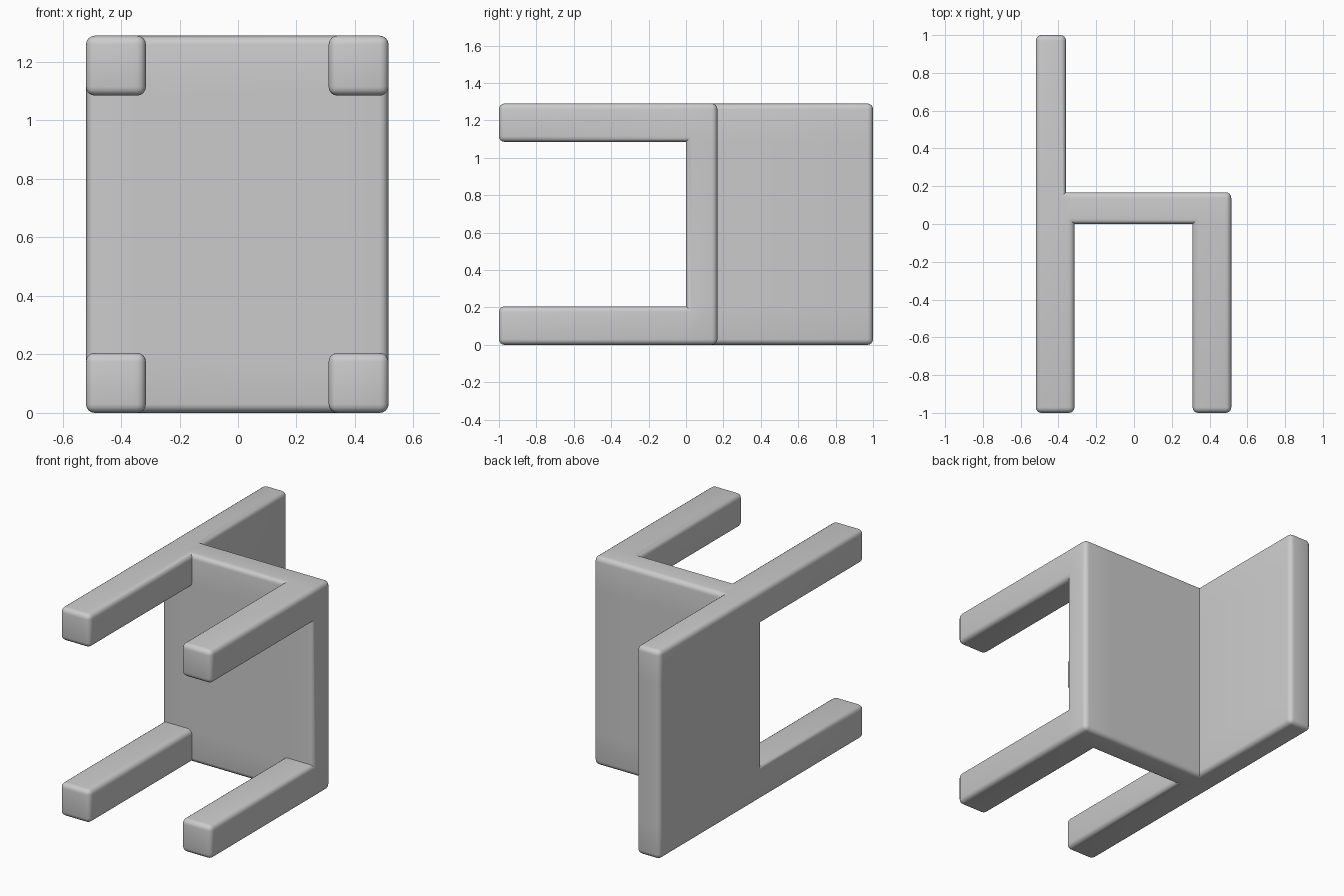
import bpy, bmesh
from mathutils import Vector

if "Cube" in bpy.data.objects:
    bpy.data.objects.remove(bpy.data.objects["Cube"])

# Boxes as (x0, x1, y0, y1, z0, z1); the chair lies on its side, legs toward -y
H = 1.29
LEG = 0.205
seat = (-0.52, 0.515, 0.0, 0.168, 0.0, H)
backrest = (-0.52, -0.36, 0.0, 1.0, 0.0, H)
legs = [(x, x + LEG, -1.0, 0.0, z, z + LEG)
        for x in (-0.52, 0.515 - LEG) for z in (0.0, H - LEG)]
boxes = [seat, backrest] + legs


def cuts(axis):
    return sorted({round(b[2 * axis + i], 4) for b in boxes for i in (0, 1)})


def fused_boxes(bm):
    """Join the boxes into one clean shell by keeping only outer cell walls."""
    c = [cuts(a) for a in range(3)]
    filled = set()
    for i in range(len(c[0]) - 1):
        for j in range(len(c[1]) - 1):
            for k in range(len(c[2]) - 1):
                m = [(c[a][n] + c[a][n + 1]) / 2 for a, n in enumerate((i, j, k))]
                if any(all(b[2 * a] < m[a] < b[2 * a + 1] for a in range(3)) for b in boxes):
                    filled.add((i, j, k))
    verts = {}

    def vert(key):
        if key not in verts:
            verts[key] = bm.verts.new([c[a][key[a]] for a in range(3)])
        return verts[key]

    for cell in filled:
        for a in range(3):
            for side in (0, 1):
                near = list(cell)
                near[a] += 2 * side - 1
                if tuple(near) in filled:
                    continue
                u, v = (a + 1) % 3, (a + 2) % 3
                ring = []
                for du, dv in ((0, 0), (1, 0), (1, 1), (0, 1)):
                    p = list(cell)
                    p[a] += side
                    p[u] += du
                    p[v] += dv
                    ring.append(vert(tuple(p)))
                bm.faces.new(ring if side else ring[::-1])
    bmesh.ops.dissolve_limit(bm, angle_limit=0.02, verts=bm.verts[:], edges=bm.edges[:])
    bm.normal_update()


# Chair shell, outer edges rounded and inner joints left crisp
bm = bmesh.new()
fused_boxes(bm)
outer = [e for e in bm.edges if e.is_convex and e.calc_face_angle(0) > 0.5]
bmesh.ops.bevel(bm, geom=outer, offset=0.03, offset_type='OFFSET', segments=4,
                profile=0.5, affect='EDGES', clamp_overlap=True)
bmesh.ops.recalc_face_normals(bm, faces=bm.faces[:])
mesh = bpy.data.meshes.new("chair_frame")
bm.to_mesh(mesh)
bm.free()
chair = bpy.data.objects.new("chair_frame", mesh)
bpy.context.collection.objects.link(chair)

# Plain grey finish
grey = bpy.data.materials.new("plain_grey")
grey.diffuse_color = (0.6, 0.6, 0.6, 1)
grey.use_nodes = True
grey.node_tree.nodes["Principled BSDF"].inputs["Base Color"].default_value = grey.diffuse_color
mesh.materials.append(grey)

bpy.context.view_layer.objects.active = chair
chair.select_set(True)
bpy.ops.object.shade_smooth_by_angle(angle=0.6)
